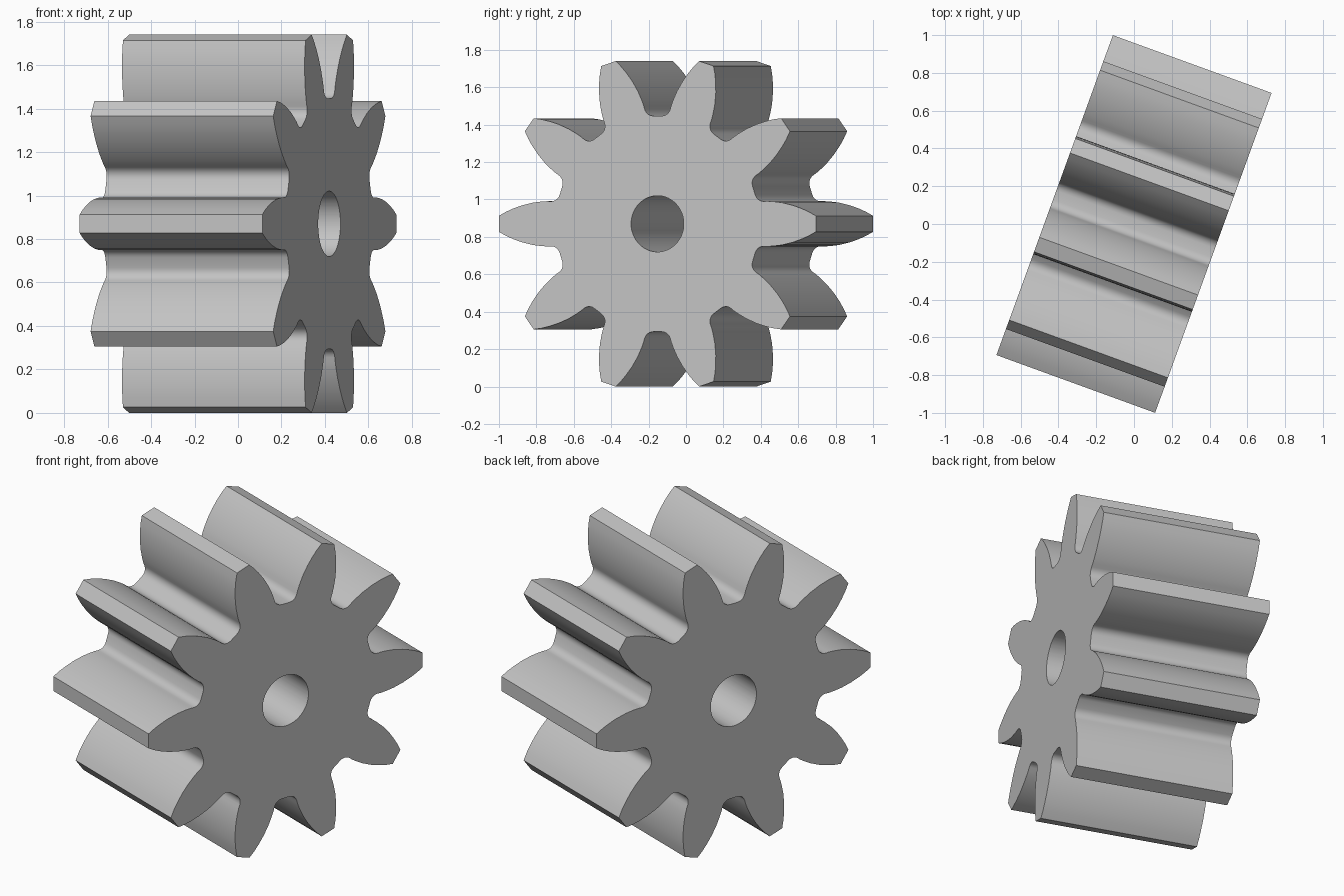
import bpy, bmesh
from math import sin, cos, atan2, hypot, radians, pi
from mathutils import Vector

if "Cube" in bpy.data.objects:
    bpy.data.objects.remove(bpy.data.objects["Cube"])

TEETH, LENGTH, BORE = 10, 0.894, 0.15
PITCH = 2 * pi / TEETH

# Tooth flank: (radial distance, half width), from tip to base
flank = [(0.901, 0.043), (0.86, 0.065), (0.82, 0.082), (0.77, 0.099),
         (0.71, 0.113), (0.66, 0.119), (0.626, 0.121)]
half = [(hypot(r, w), atan2(w, r)) for r, w in flank]

# Rounded root between two teeth
ROOT_R, ROOT_LAT, ROOT_RAD = 0.05, 0.025, 0.627
for step in range(1, 7):
    a = radians(15 * step)
    lat, rad = ROOT_LAT + ROOT_R * cos(a), ROOT_RAD - ROOT_R * sin(a)
    half.append((hypot(lat, rad), PITCH / 2 - atan2(lat, rad)))

# One full tooth by mirroring, then repeated around the axis
tooth = [(r, -a) for r, a in reversed(half)] + half
outline = [(r, a + i * PITCH) for i in range(TEETH) for r, a in tooth]


def point(r, a):
    return Vector((-LENGTH / 2, r * cos(a), r * sin(a)))


# End face around the bore, extruded along the axle
bm = bmesh.new()
outer = [bm.verts.new(point(r, a)) for r, a in outline]
inner = [bm.verts.new(point(BORE, a)) for r, a in outline]
n = len(outline)
for i in range(n):
    j = (i + 1) % n
    bm.faces.new((inner[i], outer[i], outer[j], inner[j]))
ext = bmesh.ops.extrude_face_region(bm, geom=bm.faces[:], use_keep_orig=True)
moved = [g for g in ext["geom"] if isinstance(g, bmesh.types.BMVert)]
bmesh.ops.translate(bm, verts=moved, vec=(LENGTH, 0, 0))
bmesh.ops.recalc_face_normals(bm, faces=bm.faces[:])
mesh = bpy.data.meshes.new("pinion_gear")
bm.to_mesh(mesh)
bm.free()

gear = bpy.data.objects.new("pinion_gear", mesh)
bpy.context.collection.objects.link(gear)
gear.location.z = 0.87
gear.rotation_euler.z = radians(-20)

# Plain grey metal
grey = bpy.data.materials.new("plain_grey")
grey.use_nodes = True
colour = (0.55, 0.55, 0.55, 1)
grey.diffuse_color = colour
grey.node_tree.nodes["Principled BSDF"].inputs["Base Color"].default_value = colour
mesh.materials.append(grey)

# Smooth flanks and bore, sharp tips and ends
bpy.ops.object.select_all(action="DESELECT")
gear.select_set(True)
bpy.context.view_layer.objects.active = gear
bpy.ops.object.shade_smooth_by_angle(angle=radians(28))
